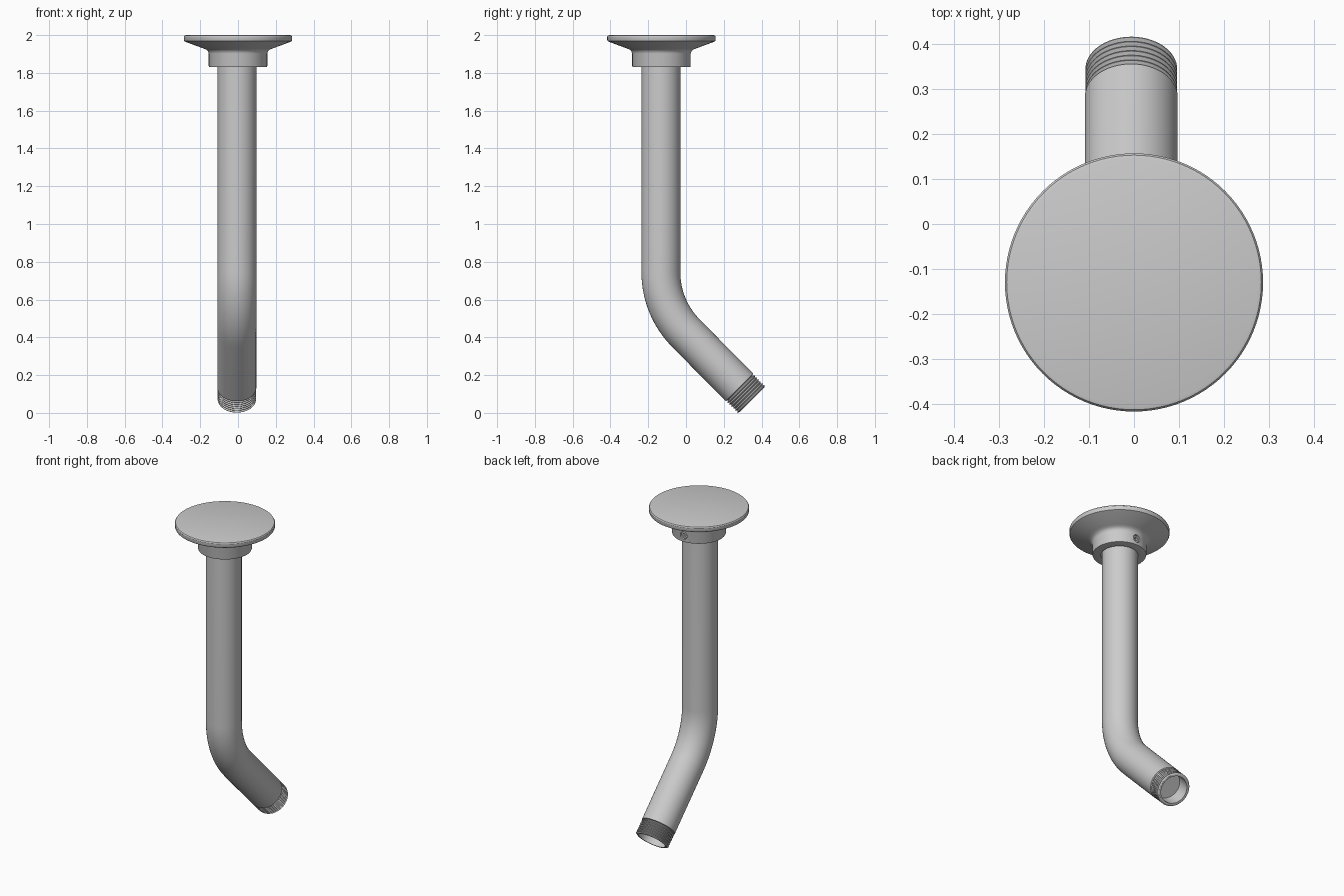
import bpy, bmesh, math
from mathutils import Vector

if "Cube" in bpy.data.objects:
    bpy.data.objects.remove(bpy.data.objects["Cube"])


def loft(name, rings, n=64):
    """Skin circles given as (centre, tilt, radius) and cap both ends."""
    bm = bmesh.new()
    loops = []
    for c, a, r in rings:
        u = Vector((0, math.cos(a), math.sin(a)))
        loops.append([bm.verts.new(Vector(c) + r * (math.cos(t) * Vector((1, 0, 0)) + math.sin(t) * u))
                      for t in (2 * math.pi * k / n for k in range(n))])
    for p, q in zip(loops, loops[1:]):
        for k in range(n):
            bm.faces.new((p[k], p[(k + 1) % n], q[(k + 1) % n], q[k]))
    bm.faces.new(loops[0])
    bm.faces.new(loops[-1])
    bmesh.ops.recalc_face_normals(bm, faces=bm.faces)
    me = bpy.data.meshes.new(name)
    bm.to_mesh(me)
    bm.free()
    ob = bpy.data.objects.new(name, me)
    bpy.context.collection.objects.link(ob)
    return ob


def cut(ob, cutter):
    m = ob.modifiers.new("hole", 'BOOLEAN')
    m.operation, m.object, m.solver = 'DIFFERENCE', cutter, 'EXACT'
    bpy.context.view_layer.objects.active = ob
    bpy.ops.object.modifier_apply(modifier=m.name)
    bpy.data.objects.remove(cutter)


def smooth(ob):
    bpy.ops.object.select_all(action='DESELECT')
    ob.select_set(True)
    bpy.context.view_layer.objects.active = ob
    bpy.ops.object.shade_smooth_by_angle(angle=math.radians(30))


# Ceiling flange with sloped underside and collar
FY = -0.13
profile = [(0.276, 2.0), (0.283, 1.998), (0.287, 1.992), (0.287, 1.974), (0.284, 1.968),
           (0.277, 1.964), (0.182, 1.929), (0.168, 1.923), (0.159, 1.914), (0.155, 1.902),
           (0.155, 1.838), (0.153, 1.832), (0.147, 1.83), (0.106, 1.83), (0.106, 1.96)]
flange = loft("ceiling_flange", [((0, FY, z), 0, r) for r, z in profile], 96)
S, E = math.pi / 2, FY + 0.155
cut(flange, loft("hole_cutter", [((0, E - 0.035, 1.872), S, 0.024), ((0, E + 0.03, 1.872), S, 0.024)], 32))

# Set screw with hex socket, recessed in the back of the collar
screw = loft("set_screw", [((0, E - 0.035, 1.872), S, 0.0235), ((0, E - 0.012, 1.872), S, 0.0235),
                           ((0, E - 0.008, 1.872), S, 0.02)], 32)
cut(screw, loft("hex_cutter", [((0, E - 0.022, 1.872), S, 0.012), ((0, E + 0.02, 1.872), S, 0.012)], 6))

# Bent pipe: straight drop, 45 degree bend, threaded open end
R, PX, PY, PR, BZ = 0.46, -0.006, -0.133, 0.103, 0.745
rings = [((PX, PY, 1.958), 0, PR)]
for i in range(17):
    a = math.radians(45) * i / 16
    rings.append(((PX, PY + R * (1 - math.cos(a)), BZ - R * math.sin(a)), a, PR))
A = math.radians(45)
tip = Vector((PX, 0.349, 0.069))
d = Vector((0, math.sin(A), -math.cos(A)))


def at(back, r):
    return (tip - d * back, A, r)


pitch, turns = 0.0145, 6
rings += [at(turns * pitch + 0.006, PR), at(turns * pitch + 0.003, 0.093)]
for i in range(turns):
    b = (turns - i) * pitch
    rings += [at(b, 0.093), at(b - 0.4 * pitch, 0.102), at(b - 0.55 * pitch, 0.102), at(b - 0.95 * pitch, 0.093)]
rings += [at(0, 0.093), at(0, 0.083), at(0.09, 0.083)]
pipe = loft("bent_pipe", rings, 64)

for ob in (flange, screw, pipe):
    smooth(ob)
